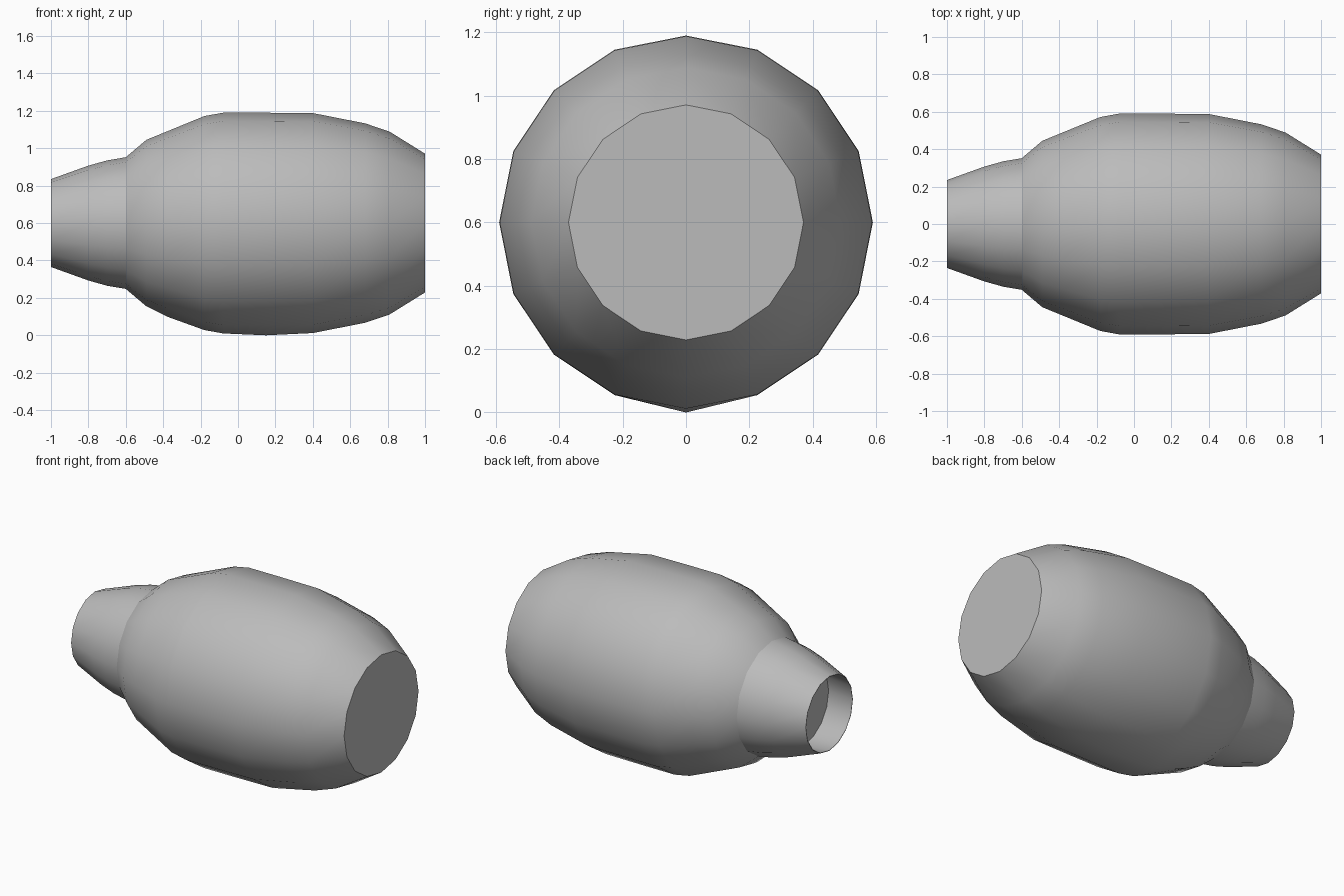
import bpy, bmesh, math

SIDES = 16
AXIS_Z = 0.6

cube = bpy.data.objects.get("Cube")
if cube:
    bpy.data.objects.remove(cube, do_unlink=True)

grey = bpy.data.materials.new("plain_grey")
grey.use_nodes = True
colour = (0.5, 0.5, 0.5, 1)
grey.diffuse_color = colour
grey.node_tree.nodes["Principled BSDF"].inputs["Base Color"].default_value = colour


def revolve(name, profile, cap_start=False, cap_end=False):
    """Spin (x, radius, sag) points about the long axis; sag lowers the keel vertex."""
    bm = bmesh.new()
    rings = []
    for x, r, sag in profile:
        ring = []
        for i in range(SIDES):
            a = math.tau * i / SIDES
            drop = sag if i == SIDES // 2 else 0
            ring.append(bm.verts.new((x, r * math.sin(a), AXIS_Z + r * math.cos(a) - drop)))
        rings.append(ring)
    for a, b in zip(rings, rings[1:]):
        for i in range(SIDES):
            j = (i + 1) % SIDES
            bm.faces.new((a[i], b[i], b[j], a[j]))
    if cap_start:
        bm.faces.new(rings[0])
    if cap_end:
        bm.faces.new(rings[-1][::-1])
    bmesh.ops.recalc_face_normals(bm, faces=bm.faces)
    mesh = bpy.data.meshes.new(name)
    bm.to_mesh(mesh)
    bm.free()
    mesh.materials.append(grey)
    obj = bpy.data.objects.new(name, mesh)
    bpy.context.collection.objects.link(obj)
    bpy.ops.object.select_all(action="DESELECT")
    obj.select_set(True)
    bpy.context.view_layer.objects.active = obj
    bpy.ops.object.shade_smooth_by_angle(angle=math.radians(35))
    return obj


# Barrel-shaped body with a flat front end
revolve("body", [
    (-0.6, 0.352, 0), (-0.49, 0.445, 0), (-0.38, 0.49, 0.01), (-0.18, 0.572, 0),
    (-0.08, 0.59, 0), (0.15, 0.59, 0.01), (0.4, 0.588, 0), (0.68, 0.533, 0),
    (0.81, 0.489, 0), (1, 0.371, 0)], cap_start=True, cap_end=True)

# Tapered nozzle: recessed inner disc, inner wall, thin rim, outer wall
revolve("nozzle", [
    (-0.82, 0.25, 0), (-1, 0.232, 0), (-1, 0.235, 0), (-0.8, 0.307, 0),
    (-0.7, 0.335, 0), (-0.6, 0.352, 0)], cap_start=True)
